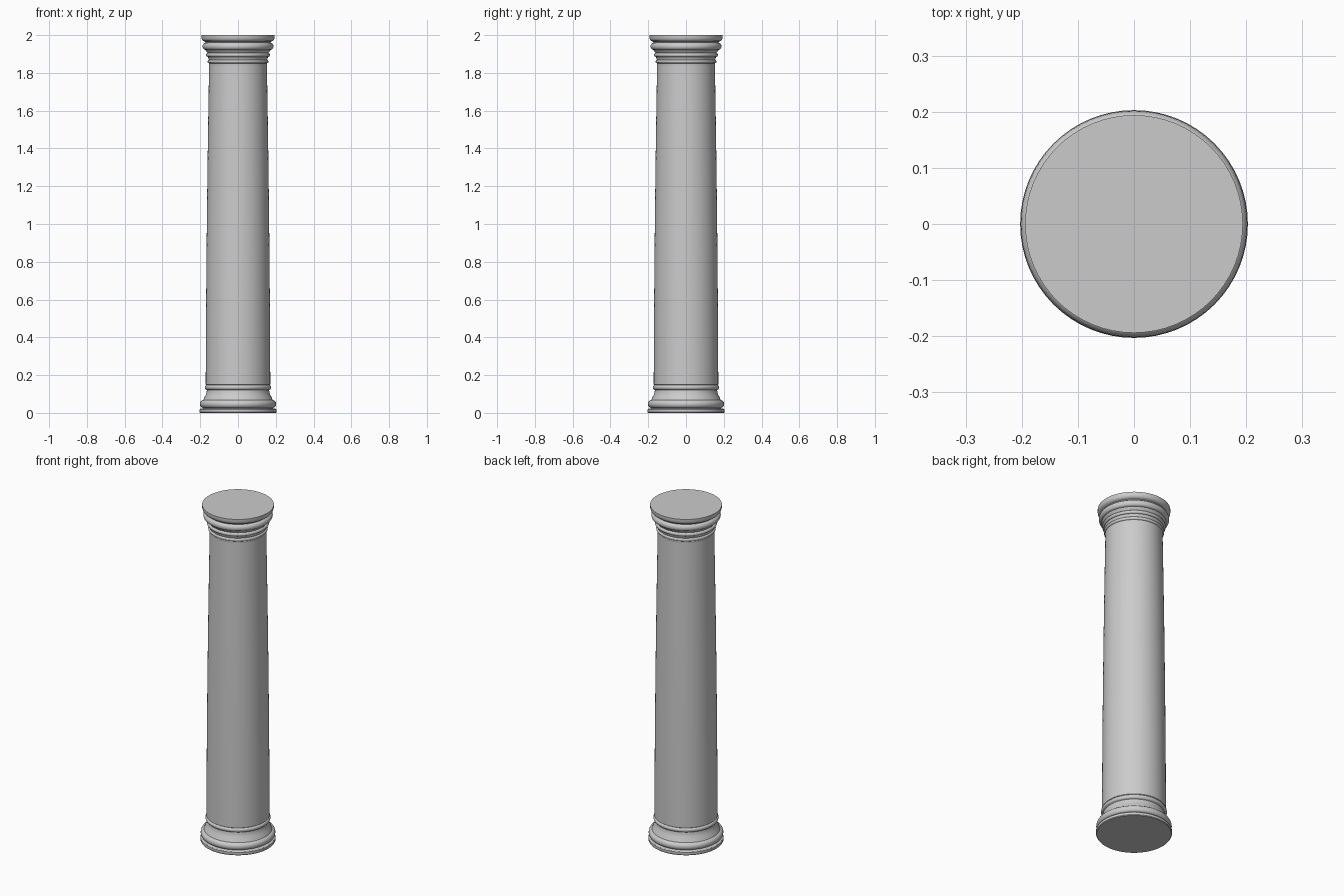
import bpy, bmesh
from math import sin, cos, pi, radians

if "Cube" in bpy.data.objects:
    bpy.data.objects.remove(bpy.data.objects["Cube"])

SEGMENTS = 64


def roll(r, z, bulge, half, n=8):
    """Half-round moulding profile centred at height z, bulging out (or in) from radius r."""
    return [(r + bulge * cos(a), z + half * sin(a))
            for a in (-pi / 2 + pi * i / n for i in range(n + 1))]


def lathe(name, profile):
    """Spin a (radius, height) profile around z; radius 0 closes the end."""
    bm = bmesh.new()
    verts = [bm.verts.new((r, 0, z)) for r, z in profile]
    edges = [bm.edges.new(pair) for pair in zip(verts, verts[1:])]
    bmesh.ops.spin(bm, geom=verts + edges, cent=(0, 0, 0), axis=(0, 0, 1),
                   angle=2 * pi, steps=SEGMENTS, use_merge=True)
    bmesh.ops.remove_doubles(bm, verts=bm.verts, dist=1e-5)
    bmesh.ops.recalc_face_normals(bm, faces=bm.faces)
    # open profiles: make sure sides face outward
    side = max(bm.faces, key=lambda f: f.calc_area() if abs(f.normal.z) < 0.5 else 0)
    c = side.calc_center_median()
    if side.normal.x * c.x + side.normal.y * c.y < 0:
        bmesh.ops.reverse_faces(bm, faces=bm.faces)
    mesh = bpy.data.meshes.new(name)
    bm.to_mesh(mesh)
    bm.free()
    obj = bpy.data.objects.new(name, mesh)
    bpy.context.collection.objects.link(obj)
    bpy.ops.object.select_all(action='DESELECT')
    obj.select_set(True)
    bpy.context.view_layer.objects.active = obj
    bpy.ops.object.shade_smooth_by_angle(angle=radians(35))
    return obj


# Base: plinth disc, large torus, flared neck and small bead
base = [(0, 0), (0.2, 0), (0.203, 0.004), (0.203, 0.018), (0.199, 0.022), (0.187, 0.024)]
base += roll(0.184, 0.047, 0.018, 0.021)
base += [(0.182, 0.072), (0.178, 0.082), (0.170, 0.096), (0.166, 0.110), (0.165, 0.121)]
base += roll(0.167, 0.135, 0.009, 0.012)
base += [(0.171, 0.150)]
lathe("column_base", base)

# Shaft: gentle taper with a slight swell
shaft = []
for i in range(15):
    t = i / 14
    shaft.append((0.171 - 0.006 * t - 0.012 * t * t, 0.15 + 1.69 * t))
lathe("column_shaft", shaft)

# Capital: neck bead, stepped collar, flared ring and top disc
capital = [(0.153, 1.84), (0.154, 1.85)]
capital += roll(0.154, 1.86, 0.007, 0.009)
capital += [(0.156, 1.874), (0.159, 1.883)]
capital += roll(0.160, 1.895, 0.009, 0.010)
capital += [(0.166, 1.912), (0.171, 1.920)]
capital += roll(0.172, 1.941, 0.016, 0.019)
capital += [(0.175, 1.966), (0.186, 1.970), (0.191, 1.976), (0.194, 1.985), (0.194, 2.0), (0, 2.0)]
lathe("column_capital", capital)
